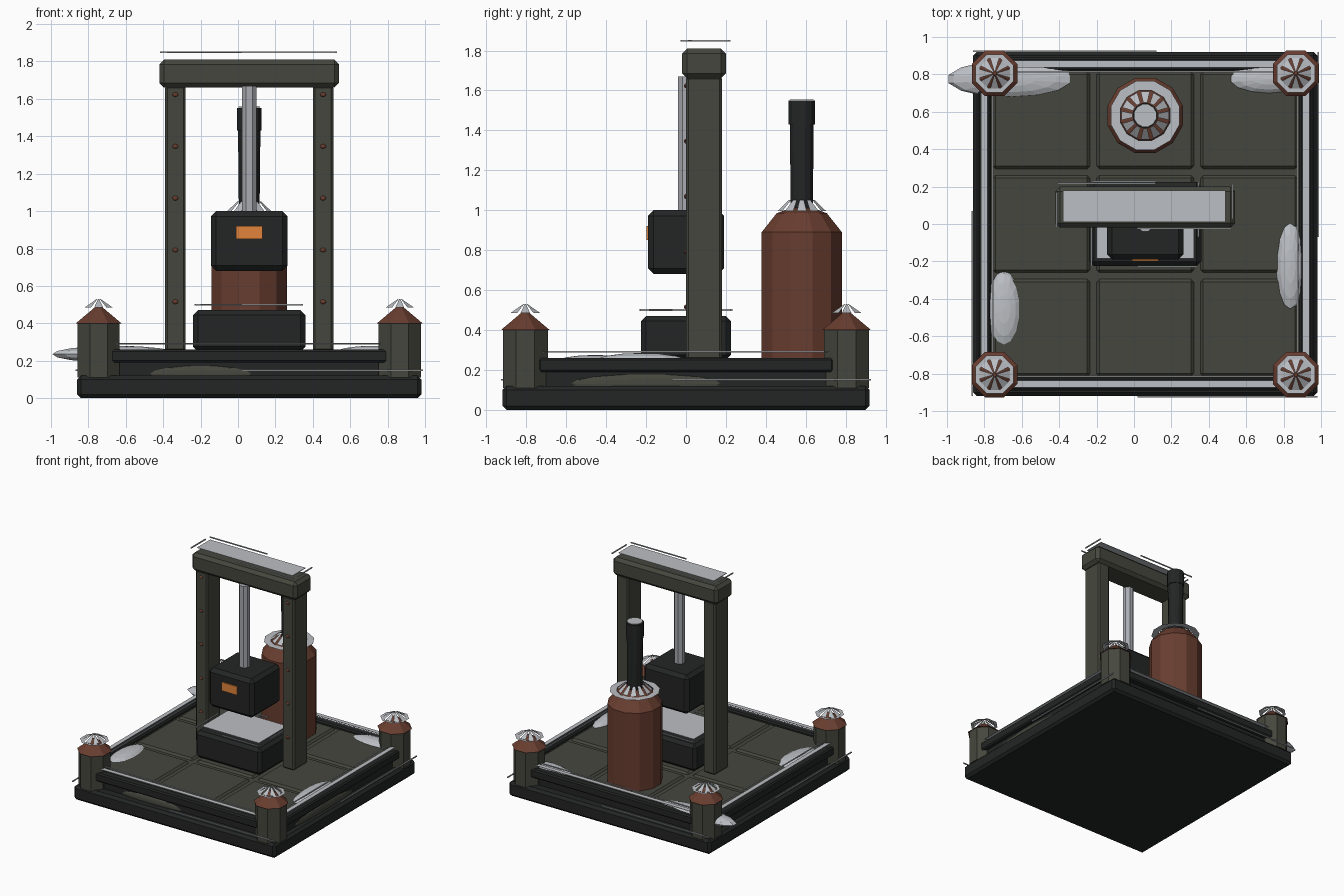
import bpy
import bmesh
from math import pi, cos, sin
from mathutils import Matrix

cube = bpy.data.objects.get("Cube")
if cube:
    bpy.data.objects.remove(cube, do_unlink=True)

CX = 0.06  # centre line of the platform


def material(name, rgb):
    m = bpy.data.materials.new(name)
    m.use_nodes = True
    m.diffuse_color = (*rgb, 1)
    m.node_tree.nodes["Principled BSDF"].inputs["Base Color"].default_value = (*rgb, 1)
    return m


DARK = material("dark_iron", (0.017, 0.018, 0.018))
OLIVE = material("olive_metal", (0.06, 0.062, 0.047))
RUST = material("rust_copper", (0.14, 0.047, 0.029))
SNOW = material("snow", (0.5, 0.52, 0.55))
STEEL = material("steel", (0.4, 0.41, 0.44))
ORANGE = material("glowing_orange", (0.75, 0.23, 0.045))


def finish(name, bm, mat):
    me = bpy.data.meshes.new(name)
    bmesh.ops.recalc_face_normals(bm, faces=bm.faces)
    bm.to_mesh(me)
    bm.free()
    me.materials.append(mat)
    ob = bpy.data.objects.new(name, me)
    bpy.context.collection.objects.link(ob)
    return ob


def box(name, x, y, z, mat, bevel=0.0):
    """Box from (low, high) ranges on each axis."""
    bm = bmesh.new()
    bmesh.ops.create_cube(bm, size=1)
    for v in bm.verts:
        v.co = [(r[0] + r[1]) / 2 + c * (r[1] - r[0]) for r, c in zip((x, y, z), v.co)]
    if bevel:
        bmesh.ops.bevel(bm, geom=bm.edges[:], offset=bevel, segments=1, affect='EDGES')
    return finish(name, bm, mat)


def lathe(name, x, y, profile, sides, mat):
    """Faceted solid of revolution from (radius, height) pairs."""
    bm = bmesh.new()
    rings = []
    for r, z in profile:
        rings.append([bm.verts.new((x + r * cos((k + 0.5) * 2 * pi / sides),
                                    y + r * sin((k + 0.5) * 2 * pi / sides), z))
                      for k in range(sides)])
    for a, b in zip(rings, rings[1:]):
        for k in range(sides):
            n = (k + 1) % sides
            bm.faces.new((a[k], a[n], b[n], b[k]))
    bm.faces.new(rings[0][::-1])
    bm.faces.new(rings[-1])
    return finish(name, bm, mat)


def mound(name, centre, radii, mat):
    bm = bmesh.new()
    bmesh.ops.create_uvsphere(bm, u_segments=14, v_segments=8, radius=1,
                              matrix=Matrix.Translation(centre) @ Matrix.Diagonal((*radii, 1)))
    return finish(name, bm, mat)


def edge_strips(name, x, y, z, t=0.008):
    """Thin frost strips, each along half of one edge, in a pinwheel."""
    mx, my = sum(x) / 2 - 0.04, sum(y) / 2
    zs = (z - t / 2, z + t / 2)
    box(name + "_front", (mx, x[1]), (y[0] - t, y[0]), zs, SNOW)
    box(name + "_back", (x[0], mx + 0.1), (y[1], y[1] + t), zs, SNOW)
    box(name + "_right", (x[0] - t, x[0]), (y[0], my + 0.07), zs, SNOW)
    box(name + "_left", (x[1], x[1] + t), (my - 0.07, y[1]), zs, SNOW)


def snow_crown(name, x, y, sides, wedge, ring):
    """Flat snow ring with a fan of separate sloped wedges over it."""
    r0, z0, r1, z1 = wedge
    bm = bmesh.new()
    step = 2 * pi / sides
    for k in range(sides):
        a = k * step
        pts = [(r0, -0.36, z0), (r0, 0.36, z0), (r1, 0.3, z1), (r1, -0.3, z1)]
        bm.faces.new([bm.verts.new((x + r * cos(a + s * step), y + r * sin(a + s * step), z))
                      for r, s, z in pts])
    finish(name + "_wedges", bm, SNOW)
    inner, outer, zr = ring
    bm = bmesh.new()
    loops = [[bm.verts.new((x + r * cos((k + 0.5) * step), y + r * sin((k + 0.5) * step), zr))
              for k in range(sides)] for r in (inner, outer)]
    for k in range(sides):
        n = (k + 1) % sides
        bm.faces.new((loops[0][k], loops[1][k], loops[1][n], loops[0][n]))
    finish(name + "_ring", bm, SNOW)


# Platform: base slab, floor body, tiles
box("base_slab", (-0.86, 0.98), (-0.92, 0.92), (0, 0.12), DARK, 0.02)
box("floor_body", (-0.8, 0.92), (-0.84, 0.84), (0.11, 0.2), DARK)
box("floor_plate", (-0.77, 0.89), (-0.83, 0.83), (0.19, 0.235), OLIVE)
for i in range(3):
    for j in range(3):
        tx, ty = CX + (i - 1) * 0.555, (j - 1) * 0.555
        box("floor_tile", (tx - 0.26, tx + 0.26), (ty - 0.26, ty + 0.26), (0.22, 0.25), OLIVE, 0.015)
edge_strips("ledge_frost", (-0.86, 0.98), (-0.92, 0.92), 0.15)

# Rails between the corner posts, with snow above
for s in (-1, 1):
    yc, xc = s * 0.855, CX + s * 0.86
    box("rail_cross", (-0.68, 0.8), (yc - 0.035, yc + 0.035), (0.19, 0.26), DARK, 0.01)
    box("rail_side", (xc - 0.035, xc + 0.035), (-0.74, 0.74), (0.19, 0.26), DARK, 0.01)
    box("rail_cross_snow", (-0.7, 0.82), (yc - 0.018, yc + 0.018), (0.288, 0.291), SNOW)
    box("rail_side_snow", (xc - 0.018, xc + 0.018), (-0.76, 0.76), (0.288, 0.291), SNOW)
    box("rail_cross_frost", (CX - 0.75, CX + 0.75), (s * 0.815 - 0.004, s * 0.815 + 0.004), (0.288, 0.294), SNOW)
    xf = CX + s * 0.815
    box("rail_side_frost", (xf - 0.004, xf + 0.004), (-0.75, 0.75), (0.288, 0.294), SNOW)

# Corner posts with cone caps
for sx in (-1, 1):
    for sy in (-1, 1):
        px, py = CX + sx * 0.805, sy * 0.805
        lathe("corner_post", px, py, [(0.122, 0.11), (0.122, 0.4)], 8, OLIVE)
        lathe("corner_cap", px, py, [(0.132, 0.4), (0.01, 0.495)], 8, RUST)
        snow_crown("corner_snow", px, py, 8, (0.085, 0.485, 0.012, 0.53), (0.085, 0.11, 0.482))

# Press frame with rivets
for s in (-1, 1):
    px = CX + s * 0.395
    box("press_column", (px - 0.055, px + 0.055), (0, 0.18), (0.25, 1.67), OLIVE, 0.012)
    for k in range(5):
        mound("rivet", (px, 0, 0.515 + k * 0.277), (0.016, 0.01, 0.012), RUST)
box("press_beam", (-0.42, 0.54), (-0.02, 0.2), (1.66, 1.81), OLIVE, 0.025)
box("beam_snow", (-0.38, 0.49), (0.01, 0.18), (1.848, 1.852), SNOW)
edge_strips("beam_frost", (-0.41, 0.52), (-0.02, 0.215), 1.85)

# Hammer, rod and anvil
lathe("piston_rod", CX, 0, [(0.043, 0.98), (0.043, 1.67)], 8, STEEL)
box("hammer", (-0.145, 0.265), (-0.19, 0.19), (0.68, 1.0), DARK, 0.028)
box("hammer_plate", (-0.01, 0.13), (-0.199, -0.19), (0.85, 0.92), ORANGE)
box("anvil", (-0.24, 0.36), (-0.225, 0.225), (0.25, 0.47), DARK, 0.025)
box("anvil_snow", (-0.2, 0.32), (-0.185, 0.185), (0.498, 0.502), SNOW)
edge_strips("anvil_frost", (-0.225, 0.34), (-0.225, 0.225), 0.5)

# Boiler and chimney
BY = 0.58
lathe("boiler", CX, BY, [(0.208, 0.25), (0.208, 0.89), (0.13, 0.985), (0.06, 1.01)], 12, RUST)
lathe("chimney", CX, BY, [(0.057, 0.98), (0.062, 1.43), (0.068, 1.43), (0.068, 1.55)], 12, DARK)
lathe("chimney_snow", CX, BY, [(0.06, 1.555), (0.06, 1.558)], 12, SNOW)
snow_crown("boiler_snow", CX, BY, 12, (0.13, 0.995, 0.07, 1.05), (0.138, 0.19, 0.99))

# Snow drifts on the floor
mound("drift_back_right", (-0.655, 0.775, 0.235), (0.345, 0.1, 0.045), SNOW)
mound("drift_back_left", (0.72, 0.775, 0.235), (0.22, 0.08, 0.045), SNOW)
mound("drift_front_right", (-0.695, -0.455, 0.235), (0.09, 0.205, 0.04), SNOW)
mound("drift_left", (0.835, -0.225, 0.235), (0.075, 0.245, 0.05), SNOW)

# Weathered patches low on the platform sides
mound("front_patch", (-0.2, -0.835, 0.13), (0.28, 0.02, 0.045), OLIVE)
mound("side_patch", (0.915, -0.2, 0.13), (0.02, 0.4, 0.05), OLIVE)
